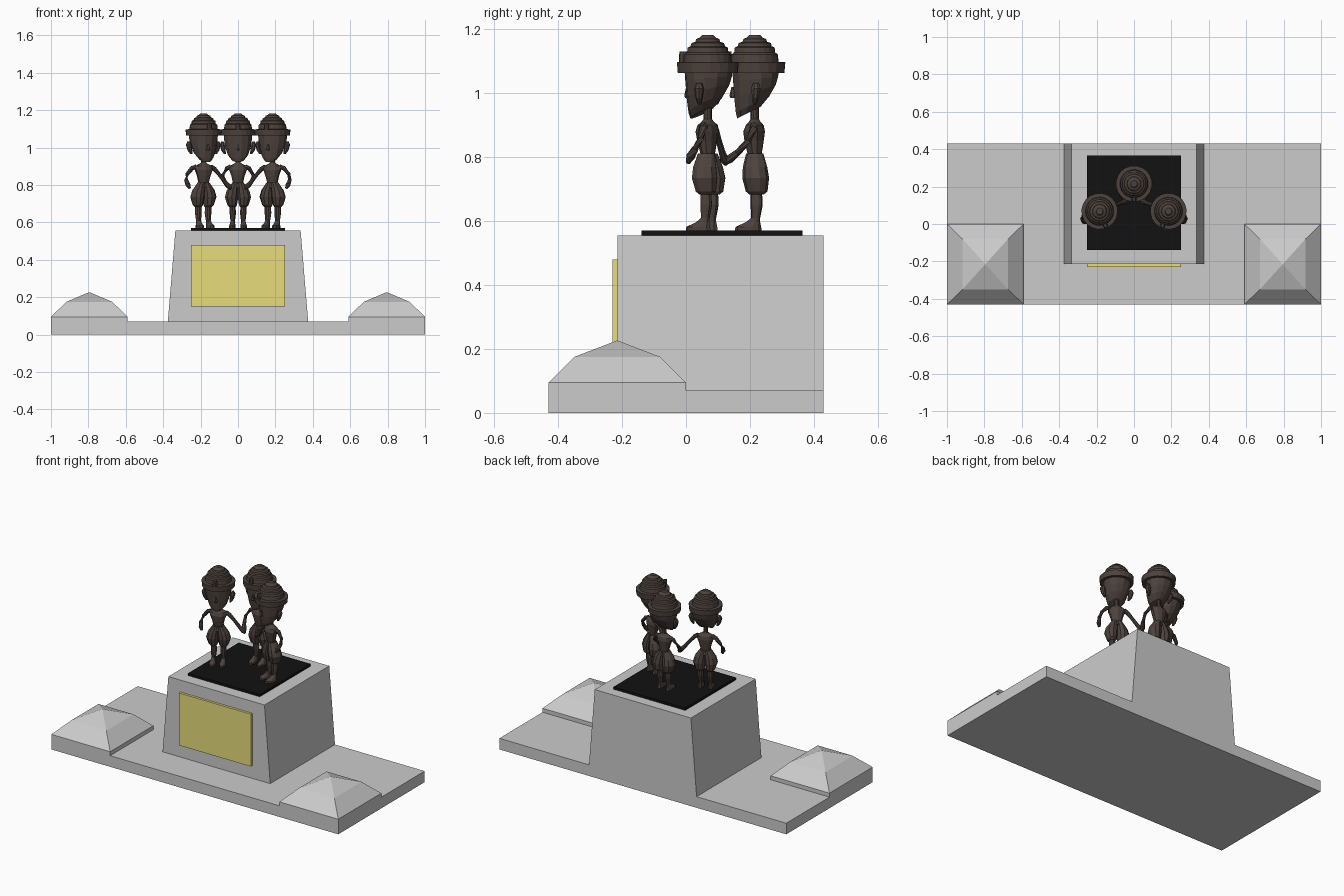
import bpy, bmesh, math
from mathutils import Vector, Matrix

if "Cube" in bpy.data.objects:
    bpy.data.objects.remove(bpy.data.objects["Cube"])


def material(name, rgb):
    m = bpy.data.materials.new(name)
    m.diffuse_color = (*rgb, 1)
    m.use_nodes = True
    m.node_tree.nodes["Principled BSDF"].inputs["Base Color"].default_value = m.diffuse_color
    return m


BRONZE = material("dark_bronze", (0.075, 0.055, 0.047))
GOLD = material("gold", (0.8, 0.72, 0.2))
BLACK = material("black", (0.006, 0.006, 0.006))


def skin(bm, loops):
    """Bridge equal-length point loops and cap both ends."""
    rows = [[bm.verts.new(p) for p in lp] for lp in loops]
    n = len(rows[0])
    for a, b in zip(rows, rows[1:]):
        for i in range(n):
            j = (i + 1) % n
            bm.faces.new((a[i], a[j], b[j], b[i]))
    bm.faces.new(rows[0][::-1])
    bm.faces.new(rows[-1])


def ring(n, z, rx, ry, cx=0, cy=0, tilt=0):
    """Horizontal oval; tilt raises the back and lowers the front."""
    k = 1 / math.cos(math.pi / n) if n == 4 else 1
    pts = []
    for i in range(n):
        a = 2 * math.pi * (i + 0.5) / n
        s = math.sin(a) * k
        pts.append(Vector((cx + rx * math.cos(a) * k, cy + ry * s, z + tilt * s)))
    return pts


def tube(bm, path, radii, n=8):
    path = [Vector(p) for p in path]
    loops = []
    for i, p in enumerate(path):
        t = path[min(i + 1, len(path) - 1)] - path[max(i - 1, 0)]
        q = Vector((0, 0, 1)).rotation_difference(t.normalized())
        loops.append([p + q @ v for v in ring(n, 0, radii[i], radii[i])])
    skin(bm, loops)


def finish(bm, name, mat=None, matrix=Matrix()):
    bm.transform(matrix)
    bmesh.ops.recalc_face_normals(bm, faces=bm.faces)
    me = bpy.data.meshes.new(name)
    bm.to_mesh(me)
    bm.free()
    if mat:
        me.materials.append(mat)
    ob = bpy.data.objects.new(name, me)
    bpy.context.collection.objects.link(ob)
    return ob


def block(name, levels, mat=None):
    """Stack of rectangles: (z, half_x, half_y, cx, cy)."""
    bm = bmesh.new()
    skin(bm, [ring(4, *lv) for lv in levels])
    return finish(bm, name, mat)


# Base slab, pedestal, plaque and top plate
block("base_slab", [(0, 1, .43), (.07, 1, .43)])
block("pedestal", [(.07, .375, .3225, 0, .1075), (.555, .335, .3225, 0, .1075)])
block("plaque", [(.15, .25, .0075, 0, -.2225), (.48, .25, .0075, 0, -.2225)], GOLD)
block("top_plate", [(.555, .25, .2525, 0, .1125), (.57, .25, .2525, 0, .1125)], BLACK)

# Corner blocks with two-slope roofs
for s, side in ((-1, "left"), (1, "right")):
    c = (s * .795, -.215)
    block(side + "_corner_block", [(.07, .205, .215, *c), (.095, .205, .215, *c),
                                   (.175, .122, .135, *c), (.226, .002, .002, *c)])


def figure(name, x, y, turn):
    mtx = Matrix.Translation((x, y, 0)) @ Matrix.Rotation(turn, 4, 'Z')

    # Stepped hat with brim and front badge
    bm = bmesh.new()
    steps = [(1.063, .094), (1.097, .097), (1.098, .076), (1.122, .073), (1.128, .065),
             (1.143, .063), (1.147, .054), (1.157, .051), (1.161, .039), (1.17, .036),
             (1.174, .025), (1.183, .017)]
    skin(bm, [ring(20, z, r, r) for z, r in steps])
    skin(bm, [ring(8, z, r, .012, 0, -.083) for z, r in ((1.08, .014), (1.12, .014), (1.13, .007))])
    finish(bm, name + "_hat", BRONZE, mtx)

    # Head with slanting jaw, nose and ears
    bm = bmesh.new()
    skin(bm, [ring(12, *r) for r in (
        (.94, .036, .038, 0, -.018, .019), (.965, .055, .054, 0, -.007, .026),
        (1.005, .07, .067, 0, .001, .022), (1.045, .077, .073, 0, .003, .008),
        (1.075, .078, .075, 0, .002))])
    skin(bm, [ring(6, *r) for r in ((.985, .01, .01, 0, -.066), (.992, .011, .011, 0, -.068),
                                    (1.02, .004, .005, 0, -.068))])
    for s in (-1, 1):
        skin(bm, [ring(8, *r) for r in (
            (.965, .006, .006, s * .07, 0), (.985, .013, .011, s * .078, .002),
            (1.015, .015, .016, s * .084, .004), (1.032, .007, .009, s * .084, .004))])
    finish(bm, name + "_head", BRONZE, mtx)

    # Neck and torso
    bm = bmesh.new()
    skin(bm, [ring(10, *r) for r in (
        (.785, .034, .03), (.81, .028, .022), (.85, .038, .03, 0, -.002),
        (.88, .05, .034, 0, -.002), (.9, .05, .028), (.911, .026, .018),
        (.92, .013, .013), (.96, .013, .013))])
    finish(bm, name + "_torso", BRONZE, mtx)

    # Baggy trousers
    bm = bmesh.new()
    for s in (-1, 1):
        skin(bm, [ring(10, *r) for r in (
            (.683, .019, .022, s * .029, .006), (.693, .027, .034, s * .031, .006),
            (.735, .038, .042, s * .034, .003), (.77, .034, .038, s * .028, .001),
            (.812, .018, .027, s * .014, 0))])
    finish(bm, name + "_trousers", BRONZE, mtx)

    # Legs and feet
    bm = bmesh.new()
    for s in (-1, 1):
        skin(bm, [ring(10, *r) for r in (
            (.57, .018, .042, s * .03, -.02), (.582, .018, .04, s * .03, -.02),
            (.597, .014, .022, s * .029, -.005), (.61, .013, .014, s * .028, .003),
            (.65, .018, .019, s * .028, .006), (.69, .016, .018, s * .029, .005))])
    finish(bm, name + "_legs", BRONZE, mtx)


for name, x, y, turn in (("left_figure", -.184, .068, .38), ("right_figure", .184, .068, -.38),
                         ("back_figure", 0, .215, 0)):
    figure(name, x, y, turn)

# Arms: outer ones bent, inner ones meeting the back figure's hands
radii = (.014, .012, .01, .011, .014, .007)
for s, side in ((-1, "left"), (1, "right")):
    arms = {
        "outer_arm": [(.222, .055, .896), (.245, .053, .89), (.272, .045, .857),
                      (.277, .028, .825), (.268, .014, .802), (.258, .006, .782)],
        "inner_arm": [(.145, .085, .896), (.125, .092, .885), (.096, .103, .85),
                      (.07, .113, .815), (.05, .12, .793), (.035, .124, .778)],
        "back_figure_arm": [(.038, .213, .896), (.06, .21, .888), (.083, .195, .85),
                            (.07, .162, .815), (.052, .135, .793), (.042, .118, .78)],
    }
    for part, pts in arms.items():
        bm = bmesh.new()
        tube(bm, [(s * px, py, pz) for px, py, pz in pts], radii)
        finish(bm, side + "_" + part, BRONZE)
